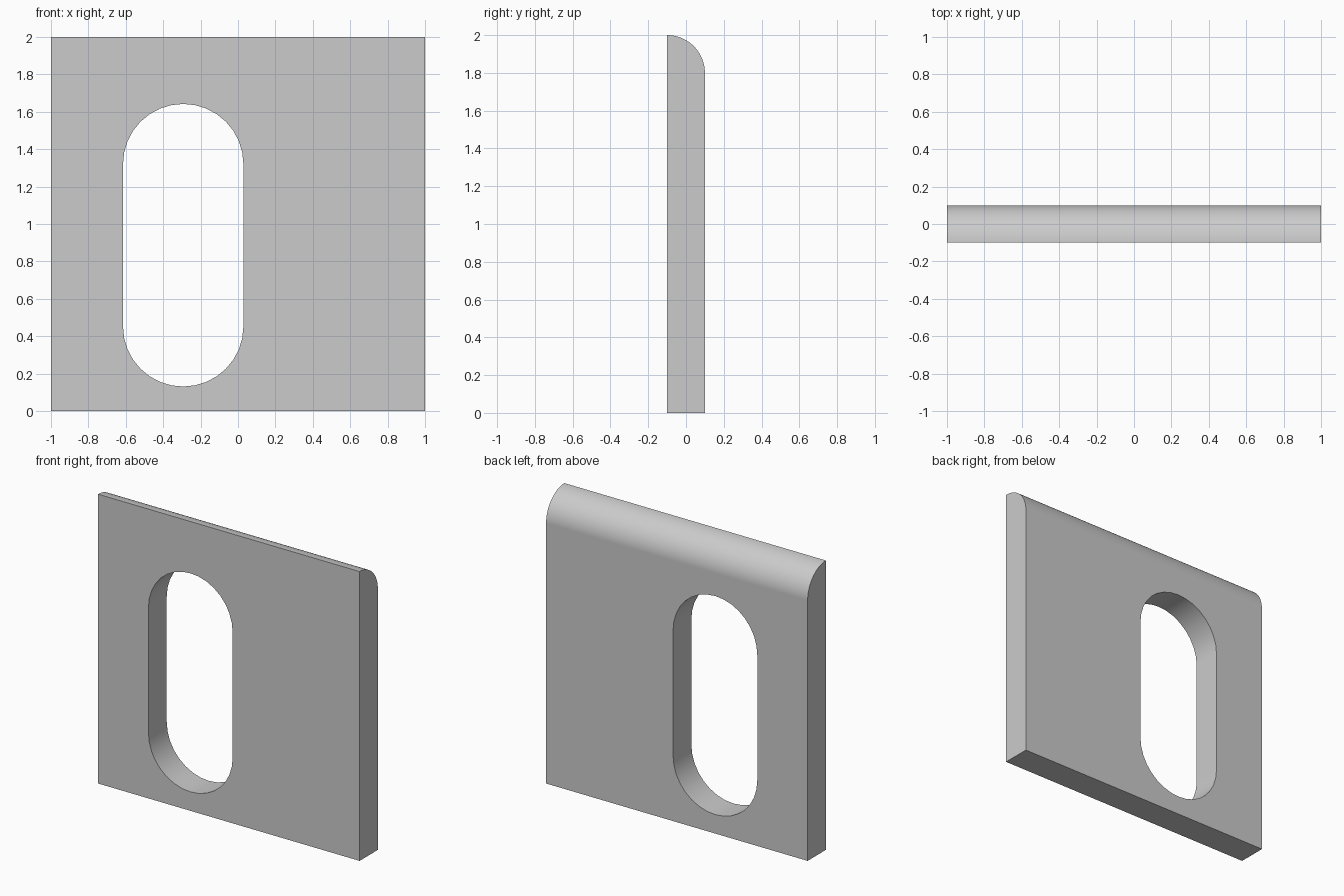
import bpy, bmesh
from math import pi, sin, cos
from mathutils import Vector

if "Cube" in bpy.data.objects:
    bpy.data.objects.remove(bpy.data.objects["Cube"])


def extrude_profile(name, points, offset):
    """Closed profile pushed along offset into a solid."""
    bm = bmesh.new()
    face = bm.faces.new([bm.verts.new(p) for p in points])
    new = bmesh.ops.extrude_face_region(bm, geom=[face])["geom"]
    bmesh.ops.translate(bm, vec=Vector(offset),
                        verts=[g for g in new if isinstance(g, bmesh.types.BMVert)])
    bmesh.ops.recalc_face_normals(bm, faces=bm.faces[:])
    mesh = bpy.data.meshes.new(name)
    bm.to_mesh(mesh)
    bm.free()
    obj = bpy.data.objects.new(name, mesh)
    bpy.context.collection.objects.link(obj)
    return obj


def arc(cx, cy, r, a0, a1, n):
    return [(cx + r * cos(a0 + (a1 - a0) * i / n),
             cy + r * sin(a0 + (a1 - a0) * i / n)) for i in range(n + 1)]


# Plate: side profile with the top back edge rounded over its full thickness
side = [(-0.1, 0), (0.1, 0)] + arc(-0.1, 1.8, 0.2, 0, pi / 2, 16)
plate = extrude_profile("slotted_plate", [(-1, y, z) for y, z in side], (2, 0, 0))

# Slot: upright rounded opening left of centre
cx, r = -0.293, 0.322
slot = arc(cx, 1.32, r, 0, pi, 16) + arc(cx, 0.453, r, pi, 2 * pi, 16)
cutter = extrude_profile("slot_cutter", [(x, -0.3, z) for x, z in slot], (0, 0.6, 0))
cutter.hide_render = True

cut = plate.modifiers.new("slot", "BOOLEAN")
cut.operation = "DIFFERENCE"
cut.solver = "EXACT"
cut.object = cutter

bpy.context.view_layer.objects.active = plate
plate.select_set(True)
bpy.ops.object.modifier_apply(modifier=cut.name)
bpy.data.objects.remove(cutter)

# Smooth curves, crisp edges, flat broad faces
bpy.ops.object.shade_smooth_by_angle(angle=pi / 6)
weighted = plate.modifiers.new("flat_faces", "WEIGHTED_NORMAL")
weighted.keep_sharp = True
